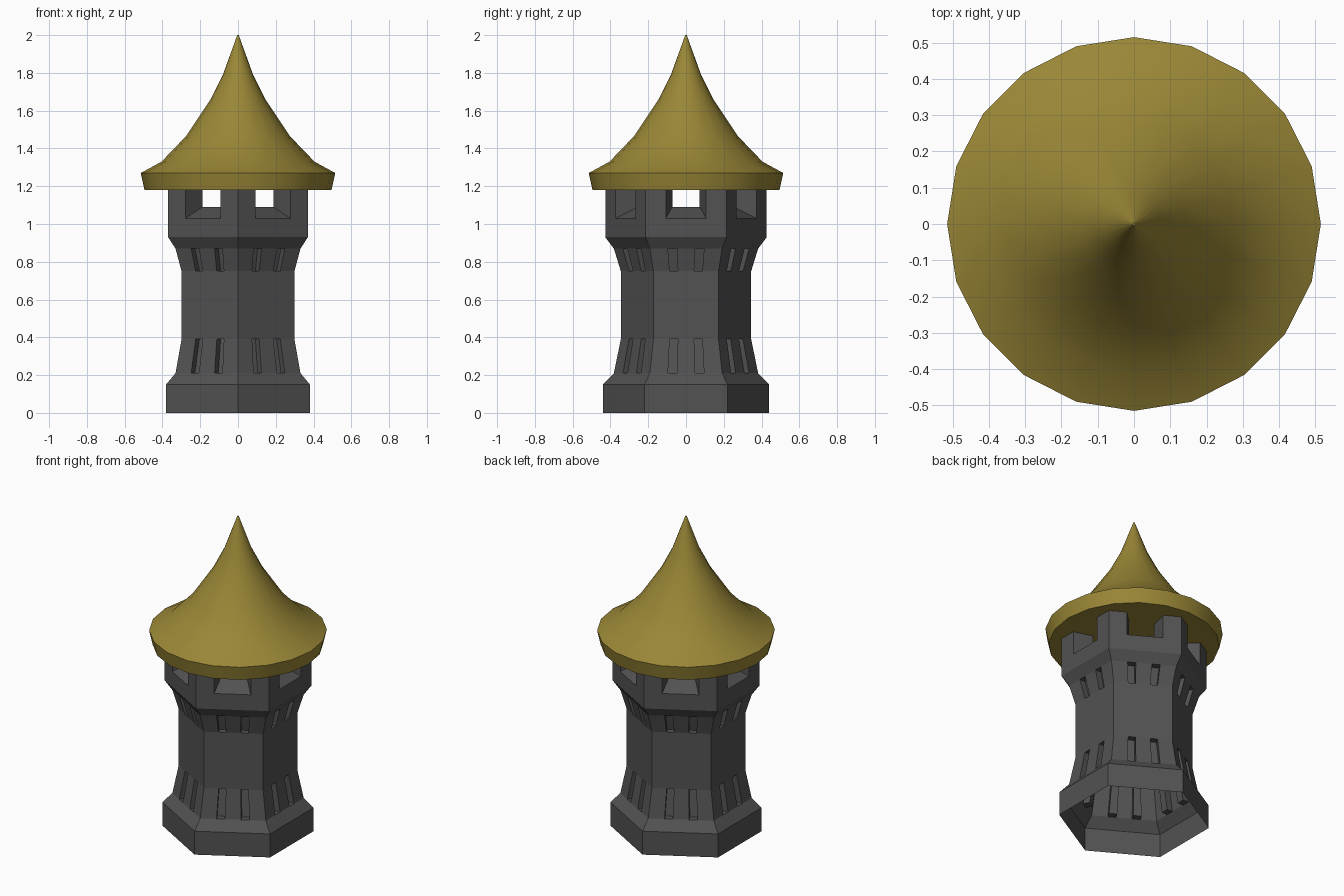
import bpy, bmesh, math
from mathutils import Vector

cube = bpy.data.objects.get("Cube")
if cube:
    bpy.data.objects.remove(cube, do_unlink=True)


def material(name, rgb):
    mat = bpy.data.materials.new(name)
    mat.use_nodes = True
    mat.diffuse_color = (*rgb, 1)
    bsdf = mat.node_tree.nodes["Principled BSDF"]
    bsdf.inputs["Base Color"].default_value = (*rgb, 1)
    bsdf.inputs["Roughness"].default_value = 0.9
    return mat


def finish(bm, name, mat):
    bmesh.ops.remove_doubles(bm, verts=bm.verts, dist=0.0005)
    bmesh.ops.recalc_face_normals(bm, faces=bm.faces)
    mesh = bpy.data.meshes.new(name)
    bm.to_mesh(mesh)
    bm.free()
    mesh.materials.append(mat)
    obj = bpy.data.objects.new(name, mesh)
    bpy.context.collection.objects.link(obj)
    return obj


def add_face(bm, *points):
    return bm.faces.new([bm.verts.new(p) for p in points])


def ring_point(angle, radius, z):
    return Vector((radius * math.cos(angle), radius * math.sin(angle), z))


stone = material("dark stone", (0.085, 0.085, 0.085))
gold = material("gold roof", (0.32, 0.24, 0.037))

# Tower: hexagonal shell, (radius, height) rows; each side is cut into columns
SIDES = 6
COLUMNS = [-1, -0.5, -0.25, 0.25, 0.5, 1]
ROWS = [(0.44, 0), (0.44, 0.15), (0.382, 0.21), (0.345, 0.39),
        (0.345, 0.75), (0.382, 0.87), (0.427, 0.93), (0.427, 1.03)]
SLOT_ROWS = (2, 4)
SLOT_COLUMNS = (1, 3)
SLOT_DEPTH = 0.04
OUTER, INNER = 0.427, 0.29
SILL, FLOOR, TOP = 1.03, 1.09, 1.18


def wall(side, f, radius, z):
    """Point on a side of the hexagon; f runs from -1 to 1 between corners."""
    start = math.radians(60 * side - 90)
    a = ring_point(start, radius, z)
    b = ring_point(start + math.pi / 3, radius, z)
    return a.lerp(b, (f + 1) / 2)


def add_recess(bm, corners, inward):
    back = [p + inward for p in corners]
    add_face(bm, *back)
    for i in range(4):
        j = (i + 1) % 4
        add_face(bm, corners[i], corners[j], back[j], back[i])


bm = bmesh.new()
for side in range(SIDES):
    normal = ring_point(math.radians(60 * side - 60), 1, 0)
    # Wall panels and recessed slots
    for row, ((r0, z0), (r1, z1)) in enumerate(zip(ROWS, ROWS[1:])):
        for col, (f0, f1) in enumerate(zip(COLUMNS, COLUMNS[1:])):
            corners = [wall(side, f0, r0, z0), wall(side, f1, r0, z0),
                       wall(side, f1, r1, z1), wall(side, f0, r1, z1)]
            if row in SLOT_ROWS and col in SLOT_COLUMNS:
                add_recess(bm, corners, -SLOT_DEPTH * normal)
            else:
                add_face(bm, *corners)
    # Merlons beside the window opening
    for f0, f1, jamb in ((-1, -0.5, -0.5), (0.5, 1, 0.5)):
        add_face(bm, wall(side, f0, OUTER, SILL), wall(side, f1, OUTER, SILL),
                 wall(side, f1, OUTER, TOP), wall(side, f0, OUTER, TOP))
        add_face(bm, wall(side, f1, INNER, FLOOR), wall(side, f0, INNER, FLOOR),
                 wall(side, f0, INNER, TOP), wall(side, f1, INNER, TOP))
        add_face(bm, wall(side, f0, OUTER, TOP), wall(side, f1, OUTER, TOP),
                 wall(side, f1, INNER, TOP), wall(side, f0, INNER, TOP))
        add_face(bm, wall(side, jamb, OUTER, SILL), wall(side, jamb, INNER, FLOOR),
                 wall(side, jamb, INNER, TOP), wall(side, jamb, OUTER, TOP))
    # Sloping sill, split to meet the wall columns
    for f0, f1 in zip(COLUMNS[1:-1], COLUMNS[2:-1]):
        add_face(bm, wall(side, f0, OUTER, SILL), wall(side, f1, OUTER, SILL),
                 wall(side, f1, INNER, FLOOR), wall(side, f0, INNER, FLOOR))
# Lookout floor
add_face(bm, *[wall(s, f, INNER, FLOOR) for s in range(SIDES) for f in COLUMNS[:-1]])
finish(bm, "tower", stone)

# Roof: flared cone with a closed underside
PROFILE = [(0.495, 1.18), (0.515, 1.27), (0.405, 1.33), (0.275, 1.465),
           (0.148, 1.655), (0.08, 1.79), (0.004, 2.0)]
SEGMENTS = 20
bm = bmesh.new()
rings = [[bm.verts.new(ring_point(math.tau * i / SEGMENTS, r, z))
          for i in range(SEGMENTS)] for r, z in PROFILE]
for low, high in zip(rings, rings[1:]):
    for i in range(SEGMENTS):
        j = (i + 1) % SEGMENTS
        bm.faces.new((low[i], low[j], high[j], high[i]))
bm.faces.new(rings[0][::-1])
bm.faces.new(rings[-1])
roof = finish(bm, "roof", gold)

bpy.ops.object.select_all(action='DESELECT')
roof.select_set(True)
bpy.context.view_layer.objects.active = roof
bpy.ops.object.shade_smooth_by_angle(angle=math.radians(35))
